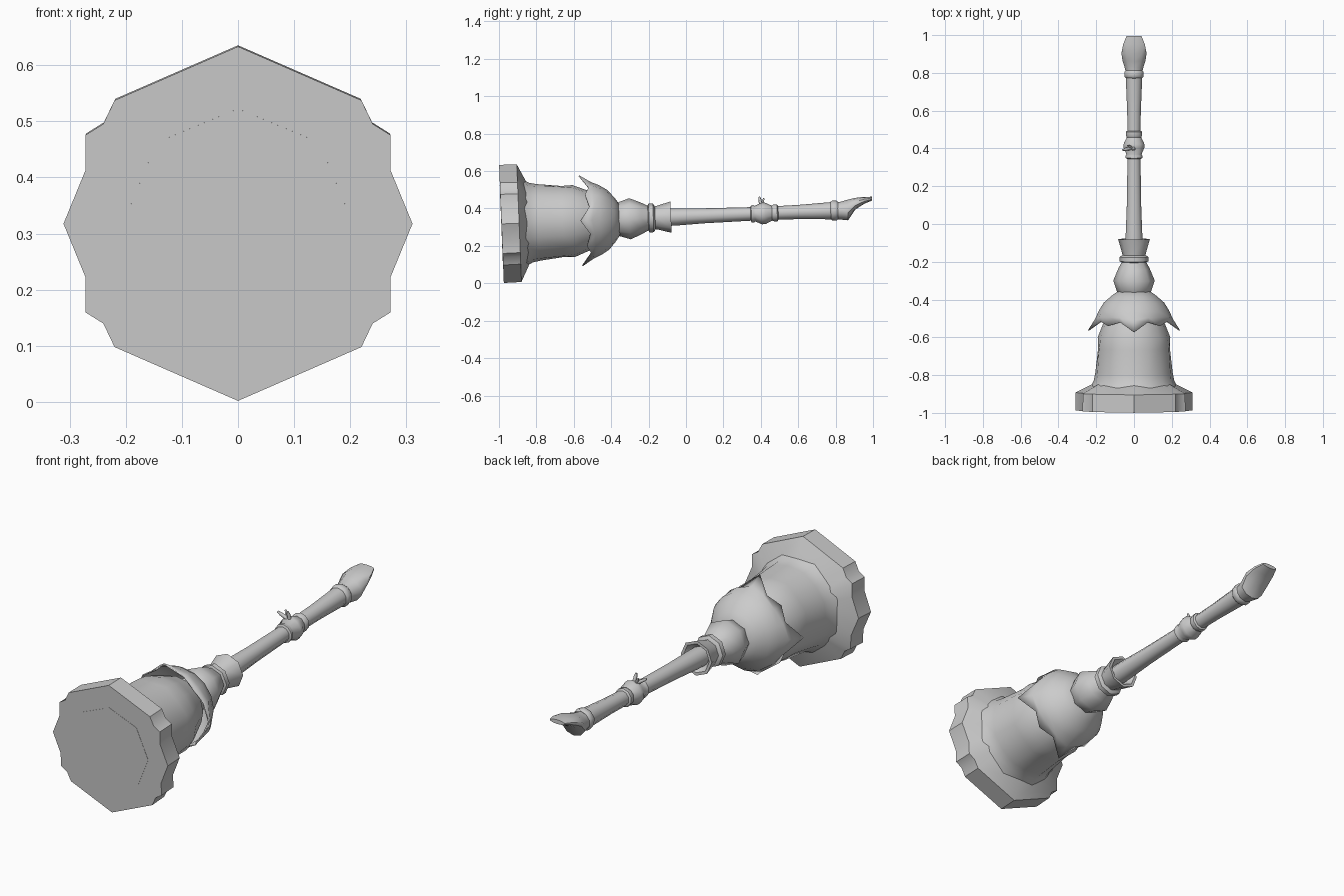
import bpy, bmesh, math
from mathutils import Matrix, Vector

if "Cube" in bpy.data.objects:
    bpy.data.objects.remove(bpy.data.objects["Cube"])

GREY = bpy.data.materials.new("stone_grey")
GREY.diffuse_color = (0.6, 0.6, 0.6, 1)
GREY.use_nodes = True
GREY.node_tree.nodes["Principled BSDF"].inputs["Base Color"].default_value = GREY.diffuse_color
# The whole piece lies along y and tilts up slightly towards the tip
TILT = Matrix.Translation((0, 0, 0.357)) @ Matrix.Rotation(0.04, 4, 'X')


def loft(name, rings, caps=(True, True), angle=50, thick=0):
    """Skin a list of equal-length rings of (x, y, z) points."""
    bm = bmesh.new()
    vs = [[bm.verts.new(p) for p in r] for r in rings]
    n = len(rings[0])
    for a, b in zip(vs, vs[1:]):
        for i in range(n):
            j = (i + 1) % n
            bm.faces.new((a[i], a[j], b[j], b[i]))
    if caps[0]:
        bm.faces.new(vs[0][::-1])
    if caps[1]:
        bm.faces.new(vs[-1])
    bmesh.ops.recalc_face_normals(bm, faces=bm.faces)
    me = bpy.data.meshes.new(name)
    bm.to_mesh(me)
    bm.free()
    me.transform(TILT)
    me.materials.append(GREY)
    ob = bpy.data.objects.new(name, me)
    bpy.context.collection.objects.link(ob)
    bpy.ops.object.select_all(action='DESELECT')
    ob.select_set(True)
    bpy.context.view_layer.objects.active = ob
    bpy.ops.object.shade_smooth_by_angle(angle=math.radians(angle))
    if thick:
        m = ob.modifiers.new("thickness", 'SOLIDIFY')
        m.thickness = thick
    return ob


def ring(t, r, n=8):
    return [(r * math.sin(math.tau * i / n), t, r * math.cos(math.tau * i / n))
            for i in range(n)]


def turned(name, profile, n=8, **kw):
    return loft(name, [ring(t, r, n) for t, r in profile], **kw)


# Foot: octagonal slab with notched flanks, sloping in to the bell
q = [(0, .316), (.22, .22), (.24, .178), (.272, .158), (.272, .095), (.311, 0)]
half = q + [(x, -z) for x, z in q[-2::-1]]
outline = half + [(-x, z) for x, z in half[-2:0:-1]]
loft("foot", [[(x * s, t, z * s) for x, z in outline]
              for t, s in ((-.9875, 1), (-.893, .995), (-.845, .69), (-.82, .5))], angle=35)
turned("foot_plate", [(-.9885, .205), (-.98, .205)], angle=30)

# Bell body, with a shallow hollow pressed into each ridge
body = []
for t, r, dent in ((-.87, .235, 0), (-.83, .213, 0), (-.79, .209, .004),
                   (-.66, .2, .01), (-.6, .192, 0), (-.54, .168, 0), (-.47, .14, 0)):
    body.append([(x * (1 - (dent / r if i % 2 == 0 else 0)), y,
                  z * (1 - (dent / r if i % 2 == 0 else 0)))
                 for i, (x, y, z) in enumerate(ring(t, r, 16))])
loft("bell_body", body, angle=40)

# Leafy cup: four long pointed leaves with small spikes between them
cup = [ring(t, r, 16) for t, r in ((-.36, .08), (-.385, .115), (-.42, .155), (-.46, .18))]
leaf_r = {0: .2, 1: .192, 2: .182, 3: .192}
tip = {0: (-.565, .238), 1: (-.515, .186), 2: (-.535, .19), 3: (-.515, .186)}
rim_a, rim_b = [], []
for i in range(16):
    a = math.tau * i / 16
    d = Vector((math.sin(a), 0, math.cos(a)))
    rim_a.append(tuple(d * leaf_r[i % 4] + Vector((0, -.505 if i % 4 == 0 else -.49, 0))))
    t, r = tip[i % 4]
    rim_b.append(tuple(d * r + Vector((0, t, 0))))
loft("leaf_cup", cup + [rim_a, rim_b], caps=(True, False), thick=.006)

# Bulb, binding ring and flared collar
turned("neck_bulb", [(-.38, .075), (-.36, .09), (-.3, .11), (-.24, .085), (-.195, .062)])
turned("binding_ring", [(-.205, .062), (-.198, .077), (-.175, .077), (-.165, .062)])
turned("collar", [(-.18, .058), (-.155, .063), (-.08, .084), (-.08, .07), (-.12, .04)])

# Handle and its turned rings
turned("lower_handle", [(-.14, .047), (-.05, .046), (.1, .04), (.36, .036)], n=10)
turned("handle_knob", [(.345, .036), (.35, .046), (.362, .046), (.37, .042), (.405, .058),
                       (.425, .057), (.46, .04), (.47, .045), (.488, .045), (.494, .036)],
       n=10)
turned("upper_handle", [(.48, .036), (.6, .038), (.78, .046)], n=10)
turned("tip_ring", [(.772, .044), (.782, .053), (.805, .053), (.815, .046)], n=10)

# Scooped tip: (t, half width, bottom height, top height)
scoop = []
for t, w, lo, hi in ((.8, .045, -.046, .044), (.83, .052, -.05, .046), (.865, .064, -.055, .055),
                     (.905, .07, .0, .063), (.955, .06, .03, .067), (.998, .042, .046, .066)):
    mid, h = (lo + hi) / 2, (hi - lo) / 2
    scoop.append([(w * math.sin(math.tau * i / 10), t, mid + h * math.cos(math.tau * i / 10))
                  for i in range(10)])
loft("scooped_tip", scoop)


# Little twig prongs on the knob
def prong(name, a, b, r):
    a, b = Vector(a), Vector(b)
    rot = (b - a).to_track_quat('Z', 'Y')
    rings = []
    for p, s in ((a, r), (a.lerp(b, .7), r * .8), (b, r * .45)):
        rings.append([tuple(p + rot @ Vector((s * math.cos(math.tau * i / 6),
                                              s * math.sin(math.tau * i / 6), 0)))
                      for i in range(6)])
    loft(name, rings, angle=60)


prong("twig_upright", (0, .405, .04), (-.005, .395, .09), .01)
prong("twig_left", (-.01, .405, .045), (-.06, .395, .075), .01)
prong("twig_back", (-.01, .405, .045), (-.035, .42, .08), .008)
